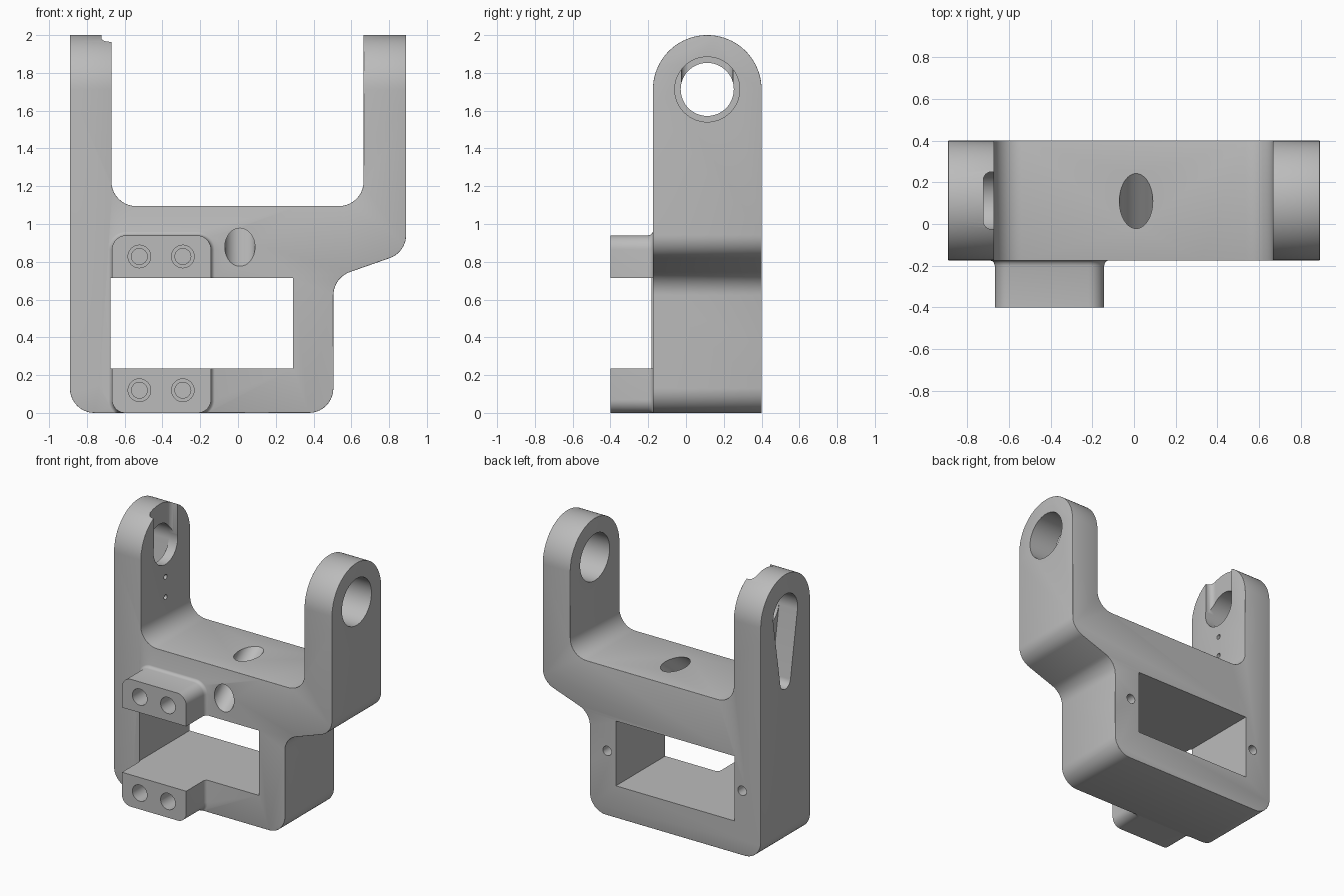
import bpy, bmesh, math
from mathutils import Vector

if "Cube" in bpy.data.objects:
    bpy.data.objects.remove(bpy.data.objects["Cube"])

grey = bpy.data.materials.new("plain grey")
grey.use_nodes = True
colour = (0.5, 0.5, 0.5, 1)
grey.diffuse_color = colour
grey.node_tree.nodes["Principled BSDF"].inputs["Base Color"].default_value = colour


def rounded(corners, steps=10):
    """Closed outline from (u, v, fillet radius) corners."""
    pts = []
    for i, (u, v, r) in enumerate(corners):
        p = Vector((u, v))
        if r == 0:
            pts.append(p)
            continue
        a = (Vector(corners[i - 1][:2]) - p).normalized()
        b = (Vector(corners[(i + 1) % len(corners)][:2]) - p).normalized()
        half = a.angle(b) / 2
        centre = p + (a + b).normalized() * (r / math.sin(half))
        start = p + a * (r / math.tan(half)) - centre
        end = p + b * (r / math.tan(half)) - centre
        sweep = start.angle_signed(end)
        for k in range(steps + 1):
            t = -sweep * k / steps
            c, s = math.cos(t), math.sin(t)
            pts.append(centre + Vector((c * start.x - s * start.y, s * start.x + c * start.y)))
    return pts


def loft(name, rings):
    """Solid skinned through matching rings of 3D points."""
    bm = bmesh.new()
    loops = [[bm.verts.new(p) for p in ring] for ring in rings]
    n = len(loops[0])
    for lo, hi in zip(loops, loops[1:]):
        for i in range(n):
            j = (i + 1) % n
            bm.faces.new((lo[i], lo[j], hi[j], hi[i]))
    bm.faces.new(loops[0][::-1])
    bm.faces.new(loops[-1])
    bmesh.ops.recalc_face_normals(bm, faces=bm.faces)
    mesh = bpy.data.meshes.new(name)
    bm.to_mesh(mesh)
    bm.free()
    mesh.materials.append(grey)
    obj = bpy.data.objects.new(name, mesh)
    bpy.context.collection.objects.link(obj)
    return obj


def prism_y(name, pts, lo, hi):
    return loft(name, [[(u, y, v) for u, v in pts] for y in (lo, hi)])


def prism_x(name, pts, lo, hi):
    return loft(name, [[(x, u, v) for u, v in pts] for x in (lo, hi)])


def cylinder(name, start, end, r, n=48):
    a, b = Vector(start), Vector(end)
    turn = (b - a).to_track_quat("Z", "Y")
    circle = [turn @ Vector((r * math.cos(math.tau * i / n), r * math.sin(math.tau * i / n), 0))
              for i in range(n)]
    return loft(name, [[a + c for c in circle], [b + c for c in circle]])


def apply(obj, kind, **settings):
    mod = obj.modifiers.new(kind, kind)
    for key, value in settings.items():
        setattr(mod, key, value)
    bpy.context.view_layer.objects.active = obj
    bpy.ops.object.modifier_apply(modifier=mod.name)


def combine(obj, tool, operation="DIFFERENCE"):
    tool.hide_render = True
    apply(obj, "BOOLEAN", object=tool, operation=operation, solver="EXACT")
    bpy.data.objects.remove(tool)


FRONT, BACK = -0.175, 0.40
AXIS_Y, AXIS_Z = 0.1125, 1.7125
ROUND = (BACK - FRONT) / 2

# Forked body: front outline with rounded arm tops
frame = prism_y("bracket_frame", rounded([
    (-0.89, 0, 0.13), (0.505, 0, 0.13), (0.505, 0.715, 0.13), (0.89, 0.85, 0.13),
    (0.89, 2.1, 0), (0.665, 2.1, 0), (0.665, 1.095, 0.13), (-0.67, 1.095, 0.13),
    (-0.67, 2.1, 0), (-0.89, 2.1, 0)]), FRONT, BACK)
side = [(BACK, -0.1), (FRONT, -0.1)]
side += [(AXIS_Y - ROUND * math.cos(math.pi * i / 40), AXIS_Z + ROUND * math.sin(math.pi * i / 40))
         for i in range(41)]
combine(frame, prism_x("arm_rounding", side, -1, 1), "INTERSECT")
apply(frame, "BEVEL", width=0.014, segments=3, limit_method="ANGLE", angle_limit=math.radians(40))

# Front clamp block, flared where it meets the body
rings = []
for y, flare in ((-0.40, 0), (-0.20, 0), (-0.186, 0.004), (-0.178, 0.012), (-0.174, 0.022), (-0.12, 0.022)):
    f = flare
    outline = rounded([(-0.667 - f, -f, 0.07 + f), (-0.143 + f, -f, 0.07 + f),
                       (-0.143 + f, 0.94 + f, 0.075 + f), (-0.667 - f, 0.94 + f, 0.075 + f)])
    rings.append([(u, y, max(v, 0.0005 * (1 + u))) if f else (u, y, v) for u, v in outline])
combine(frame, loft("clamp_block", rings), "UNION")

# Rectangular window
combine(frame, prism_y("window", [(-0.675, 0.235), (0.292, 0.235), (0.292, 0.713), (-0.675, 0.713)], -0.6, 0.6))

# Stepped clamp screw holes
for x in (-0.522, -0.292):
    for z in (0.12, 0.828):
        combine(frame, cylinder("insert_hole", (x, -0.5, z), (x, -0.2, z), 0.06, 32))
        combine(frame, cylinder("screw_hole", (x, -0.25, z), (x, 0.1, z), 0.042, 32))

# Blind holes beside the window at the back
for x in (-0.738, 0.363):
    combine(frame, cylinder("back_hole", (x, 0.2, 0.474), (x, 0.5, 0.474), 0.035, 24))

# Slanted cable passage through the crossbar
low, high = Vector((0.01, FRONT, 0.877)), Vector((0.01, 0.11, 1.095))
reach = (high - low).normalized() * 0.3
combine(frame, cylinder("cable_passage", low - reach, high + reach, 0.08))

# Pivot bores in both arms
combine(frame, cylinder("left_bore", (0.5, AXIS_Y, AXIS_Z), (1, AXIS_Y, AXIS_Z), 0.172, 64))
combine(frame, cylinder("right_bore", (-1, AXIS_Y, AXIS_Z), (-0.5, AXIS_Y, AXIS_Z), 0.1405, 64))

# Tapered horn pocket in the outside of the right arm
big, small, foot = 0.142, 0.06, 1.215
tilt = math.asin((big - small) / (AXIS_Z - foot))
pocket = []
for r, z, a, b in ((big, AXIS_Z, -tilt, math.pi + tilt), (small, foot, math.pi + tilt, math.tau - tilt)):
    for i in range(33):
        t = a + (b - a) * i / 32
        pocket.append((AXIS_Y + r * math.cos(t), z + r * math.sin(t)))
combine(frame, prism_x("horn_pocket", pocket, -1, -0.74))

# Open notch from the bore to the top of the right arm, on its inside
notch = rounded([(-0.722, -0.025, 0.04), (-0.722, 0.25, 0.04), (-0.5, 0.25, 0), (-0.5, -0.025, 0)])
combine(frame, loft("arm_notch", [[(u, v, z) for u, v in notch] for z in (AXIS_Z, 2.2)]))

# Horn screw holes
for z in (1.48, 1.33):
    combine(frame, cylinder("horn_screw_hole", (-0.8, AXIS_Y, z), (-0.5, AXIS_Y, z), 0.018, 16))

# Smooth curved surfaces, keeping sharp edges
bpy.ops.object.select_all(action="DESELECT")
frame.select_set(True)
bpy.context.view_layer.objects.active = frame
bpy.ops.object.shade_smooth_by_angle(angle=math.radians(30))
